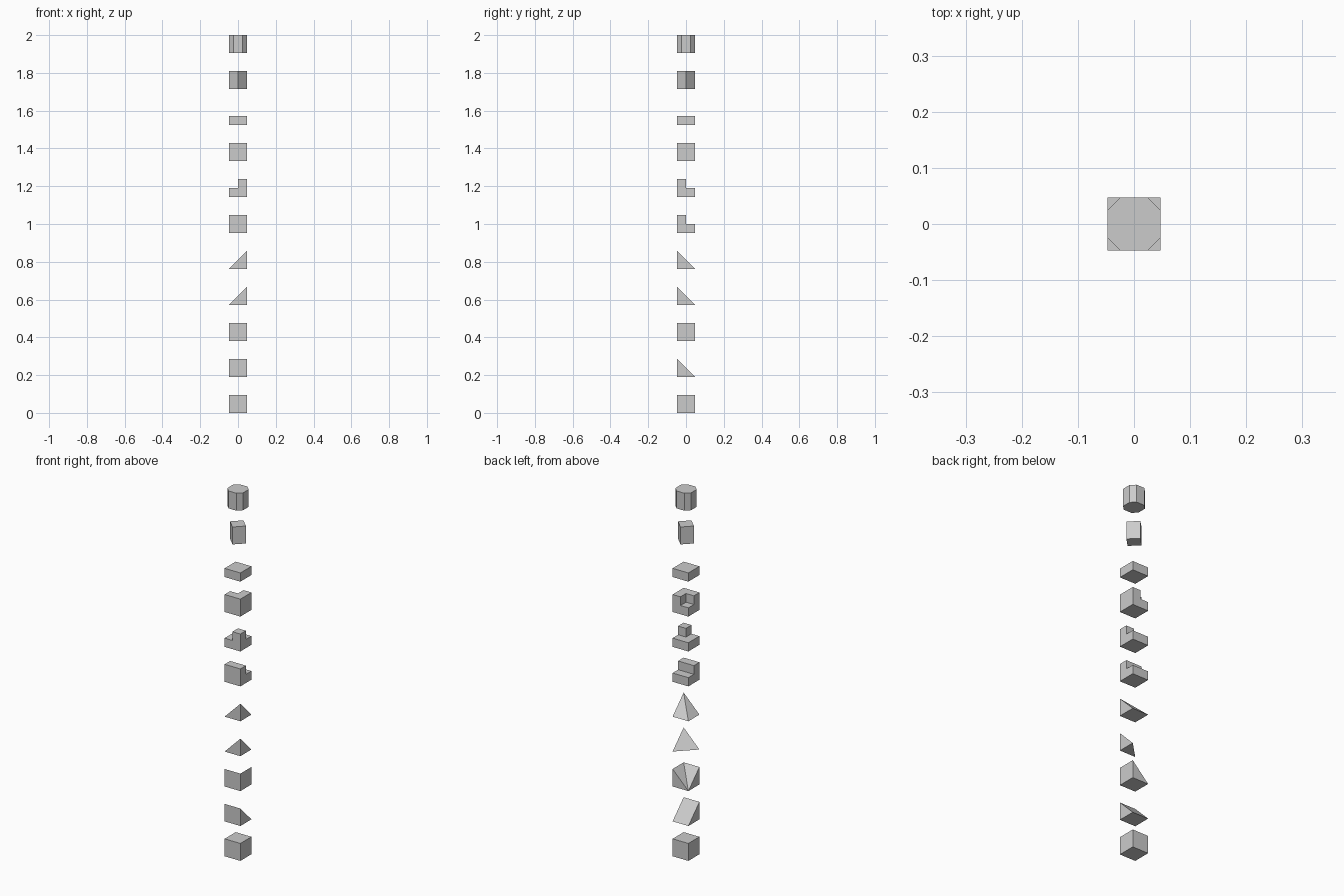
import bpy

if "Cube" in bpy.data.objects:
    bpy.data.objects.remove(bpy.data.objects["Cube"])

S = 2 / 21          # block size; blocks are spaced two sizes apart
FLOOR = [(-.5, -.5), (.5, -.5), (.5, .5), (-.5, .5)]


def add(name, level, verts, faces):
    """Mesh in block units (x, y centred, z from 0), placed on its level."""
    me = bpy.data.meshes.new(name)
    me.from_pydata([(x * S, y * S, (z + 2 * level) * S) for x, y, z in verts], [], faces)
    ob = bpy.data.objects.new(name, me)
    bpy.context.collection.objects.link(ob)


def prism(name, level, outline, z0=0, z1=1):
    """Vertical extrusion of a counter-clockwise plan outline."""
    n = len(outline)
    verts = [(x, y, z) for z in (z0, z1) for x, y in outline]
    sides = [(i, (i + 1) % n, (i + 1) % n + n, i + n) for i in range(n)]
    add(name, level, verts, [tuple(range(n))[::-1], tuple(range(n, 2 * n))] + sides)


def side_prism(name, level, profile):
    """Extrusion along x of a counter-clockwise (y, z) profile."""
    n = len(profile)
    verts = [(x, y, z) for x in (-.5, .5) for y, z in profile]
    sides = [(i, (i + 1) % n, (i + 1) % n + n, i + n) for i in range(n)]
    add(name, level, verts, [tuple(range(n))[::-1], tuple(range(n, 2 * n))] + sides)


def stepped(name, level, outline):
    """Stair corner: half slab with a vertical upper part, without inner faces."""
    lo = [(-.5, -.5), (0, -.5), (.5, -.5), (-.5, 0), (0, 0), (.5, 0), (-.5, .5), (0, .5), (.5, .5)]
    cells = {(0, 0): (0, 1, 4, 3), (1, 0): (1, 2, 5, 4), (0, 1): (3, 4, 7, 6), (1, 1): (4, 5, 8, 7)}
    n = len(outline)
    base = FLOOR
    verts = [(x, y, z) for z in (0, .5) for x, y in base]
    faces = [(3, 2, 1, 0)] + [(i, (i + 1) % 4, (i + 1) % 4 + 4, i + 4) for i in range(4)]
    # exposed treads: quarter cells that are not under the upper part
    for key, quad in cells.items():
        if key not in UPPER[name]:
            k = len(verts)
            verts += [(*lo[i], .5) for i in quad]
            faces.append((k, k + 1, k + 2, k + 3))
    # upper part walls and top
    k = len(verts)
    verts += [(x, y, z) for z in (.5, 1) for x, y in outline]
    faces += [(k + i, k + (i + 1) % n, k + (i + 1) % n + n, k + i + n) for i in range(n)]
    faces.append(tuple(range(k + n, k + 2 * n)))
    add(name, level, verts, faces)


UPPER = {"stair_outer_corner": {(1, 0)}, "stair_inner_corner": {(0, 0), (1, 0), (1, 1)}}

# Full block and ramps
prism("cube_block", 0, FLOOR)
side_prism("ramp", 1, [(-.5, 0), (.5, 0), (-.5, 1)])
base = [(x, y, 0) for x, y in FLOOR]
add("ramp_inner_corner", 2, base + [(-.5, -.5, 1), (.5, -.5, 1), (.5, .5, 1)],
    [(3, 2, 1, 0), (0, 1, 5, 4), (1, 2, 6, 5), (2, 3, 6), (3, 0, 4), (3, 5, 6), (3, 4, 5)])
add("ramp_corner_tip", 3, base[:3] + [(.5, -.5, 1)],
    [(2, 1, 0), (0, 1, 3), (1, 2, 3), (2, 0, 3)])
add("ramp_outer_corner", 4, base + [(.5, -.5, 1)],
    [(3, 2, 1, 0), (0, 1, 4), (1, 2, 4), (2, 3, 4), (3, 0, 4)])

# Stairs and slab
side_prism("stair", 5, [(-.5, 0), (.5, 0), (.5, .5), (0, .5), (0, 1), (-.5, 1)])
stepped("stair_outer_corner", 6, [(0, -.5), (.5, -.5), (.5, 0), (0, 0)])
stepped("stair_inner_corner", 7, [(-.5, -.5), (.5, -.5), (.5, .5), (0, .5), (0, 0), (-.5, 0)])
prism("half_slab", 8, FLOOR, 0, .5)

# Columns
prism("diamond_column", 9, [(0, -.5), (.5, 0), (0, .5), (-.5, 0)])
prism("octagon_column", 10, [(-.25, -.5), (.25, -.5), (.5, -.25), (.5, .25),
                             (.25, .5), (-.25, .5), (-.5, .25), (-.5, -.25)])
